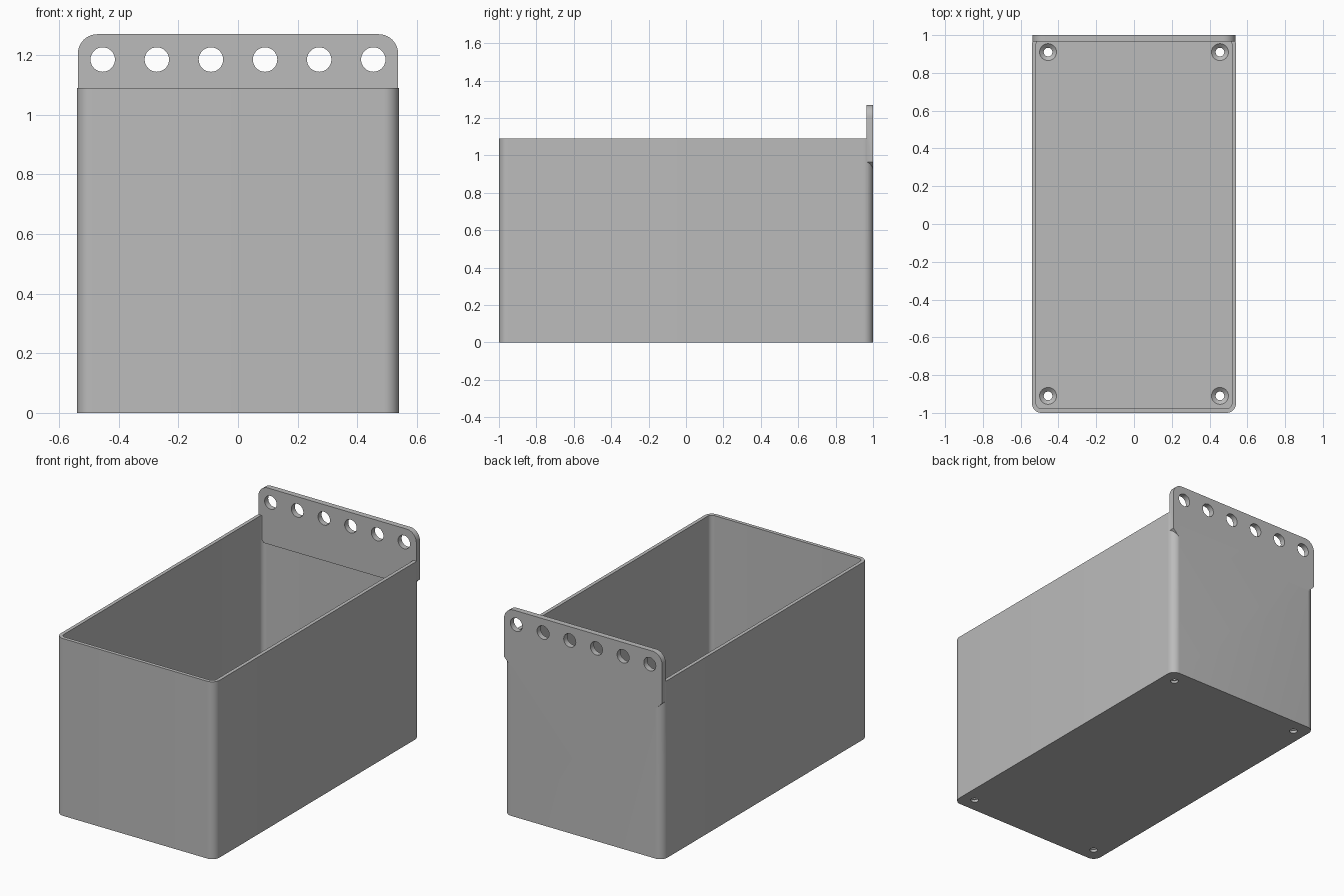
import bpy, bmesh, math
from mathutils import Matrix, Vector

old = bpy.data.objects.get("Cube")
if old:
    bpy.data.objects.remove(old, do_unlink=True)

grey = bpy.data.materials.new("plain grey")
grey.use_nodes = True
colour = (0.5, 0.5, 0.5, 1)
grey.diffuse_color = colour
grey.node_tree.nodes["Principled BSDF"].inputs["Base Color"].default_value = colour

HALF_X, HALF_Y, HEIGHT = 0.54, 1.0, 1.09
WALL, FLOOR, CORNER = 0.022, 0.035, 0.05
PLATE_X, PLATE_LOW, PLATE_TOP, PLATE_THICK = 0.537, 0.925, 1.27, 0.035


def arc(cx, cy, r, start, steps=10):
    """Quarter circle of points from the start angle in degrees."""
    return [(cx + r * math.cos(a), cy + r * math.sin(a))
            for a in (math.radians(start + 90 * i / steps) for i in range(steps + 1))]


def rounded_rect(hx, hy, r):
    pts = []
    for i, (sx, sy) in enumerate(((1, 1), (-1, 1), (-1, -1), (1, -1))):
        pts += arc(sx * (hx - r), sy * (hy - r), r, 90 * i)
    return pts


def extrude(name, pts, place, shift):
    """Solid made by sweeping a flat outline along a vector."""
    bm = bmesh.new()
    face = bm.faces.new([bm.verts.new(place(a, b)) for a, b in pts])
    swept = bmesh.ops.extrude_face_region(bm, geom=[face])
    verts = [v for v in swept["geom"] if isinstance(v, bmesh.types.BMVert)]
    bmesh.ops.translate(bm, verts=verts, vec=Vector(shift))
    return finish(name, bm)


def finish(name, bm):
    bmesh.ops.recalc_face_normals(bm, faces=bm.faces)
    mesh = bpy.data.meshes.new(name)
    bm.to_mesh(mesh)
    bm.free()
    mesh.materials.append(grey)
    obj = bpy.data.objects.new(name, mesh)
    bpy.context.collection.objects.link(obj)
    return obj


def cones(name, centres, r1, r2, depth, turn=None):
    """Row of round cutters sharing one mesh."""
    bm = bmesh.new()
    for c in centres:
        m = Matrix.Translation(c) @ (turn or Matrix.Identity(4))
        bmesh.ops.create_cone(bm, cap_ends=True, segments=32, radius1=r1,
                              radius2=r2, depth=depth, matrix=m)
    return finish(name, bm)


def combine(target, other, operation):
    bpy.context.view_layer.objects.active = target
    mod = target.modifiers.new(operation.lower(), "BOOLEAN")
    mod.operation, mod.object, mod.solver = operation, other, "EXACT"
    bpy.ops.object.modifier_apply(modifier=mod.name)
    bpy.data.objects.remove(other, do_unlink=True)


# Open bin with rounded vertical corners
box = extrude("bin_with_hanging_plate", rounded_rect(HALF_X, HALF_Y, CORNER),
              lambda a, b: (a, b, 0), (0, 0, HEIGHT))
cavity = extrude("cavity_cutter", rounded_rect(HALF_X - WALL, HALF_Y - WALL, CORNER - WALL),
                 lambda a, b: (a, b, FLOOR), (0, 0, HEIGHT))
combine(box, cavity, "DIFFERENCE")

# Hanging plate: rounded top corners, chamfered bottom corners
r, c = 0.065, 0.04
outline = arc(PLATE_X - r, PLATE_TOP - r, r, 0) + arc(r - PLATE_X, PLATE_TOP - r, r, 90)
outline += [(-PLATE_X, PLATE_LOW + c), (c - PLATE_X, PLATE_LOW),
            (PLATE_X - c, PLATE_LOW), (PLATE_X, PLATE_LOW + c)]
plate = extrude("hanging_plate", outline,
                lambda a, b: (a, HALF_Y - PLATE_THICK, b), (0, PLATE_THICK, 0))
combine(box, plate, "UNION")

# Six hanging holes
hole_spots = [Vector((0.1815 * (i - 2.5), HALF_Y, 1.185)) for i in range(6)]
combine(box, cones("plate_hole_cutter", hole_spots, 0.041, 0.041, 0.2,
                   Matrix.Rotation(math.pi / 2, 4, "X")), "DIFFERENCE")

# Countersunk screw holes in the floor corners
spots = [Vector((x, y, 0)) for x in (-0.455, 0.455) for y in (-0.91, 0.91)]
combine(box, cones("screw_hole_cutter", spots, 0.023, 0.023, 0.2), "DIFFERENCE")
sinks = [s + Vector((0, 0, FLOOR - 0.01)) for s in spots]
combine(box, cones("countersink_cutter", sinks, 0.022, 0.045, 0.0202), "DIFFERENCE")

# Smooth rounded corners, sharp edges kept
bpy.ops.object.select_all(action="DESELECT")
box.select_set(True)
bpy.context.view_layer.objects.active = box
bpy.ops.object.shade_smooth_by_angle(angle=math.radians(30))
